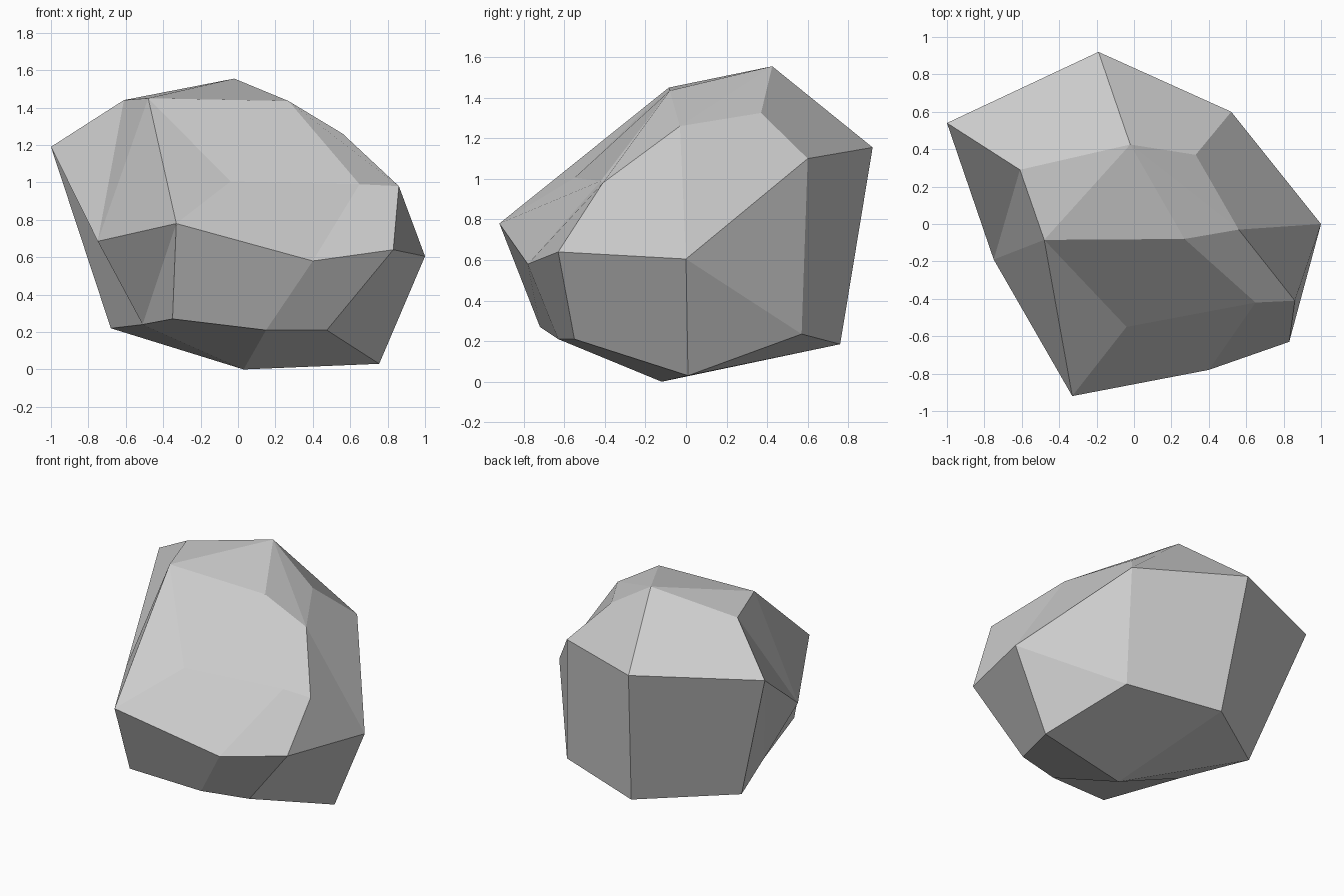
import bpy
import bmesh

# Remove the default cube only
default_cube = bpy.data.objects.get("Cube")
if default_cube:
    bpy.data.objects.remove(default_cube, do_unlink=True)


def make_material(name, colour):
    material = bpy.data.materials.new(name)
    material.use_nodes = True
    material.diffuse_color = colour
    shader = next(n for n in material.node_tree.nodes if n.type == "BSDF_PRINCIPLED")
    shader.inputs["Base Color"].default_value = colour
    shader.inputs["Roughness"].default_value = 1
    return material


def bridge_rings(bm, lower, upper):
    """Join two rings of equal length with a band of quads."""
    count = len(lower)
    for i in range(count):
        j = (i + 1) % count
        bm.faces.new((lower[i], lower[j], upper[j], upper[i]))


def cap_ring(bm, ring, centre, flip=False):
    """Close a ring with quads that each hold one corner (even index)."""
    for i in range(0, len(ring), 2):
        quad = [centre, ring[i - 1], ring[i], ring[i + 1]]
        bm.faces.new(quad[::-1] if flip else quad)


# Rings run anticlockwise from the back corner on the -x side,
# alternating corner and edge points
crown_ring = [
    (-.61, .29, 1.44), (-.48, -.085, 1.45), (-.04, -.55, 1.005), (.65, -.42, .99),
    (.86, -.41, .98), (.56, -.03, 1.26), (.33, .37, 1.325), (-.02, .425, 1.555),
]
waist_ring = [
    (-1, .54, 1.19), (-.75, -.19, .685), (-.33, -.92, .78), (.4, -.78, .58),
    (.83, -.63, .64), (1, 0, .605), (.52, .6, 1.1), (-.19, .92, 1.155),
]
foot_ring = [
    (-.68, .345, .22), (-.51, -.15, .24), (-.35, -.72, .27), (.15, -.63, .21),
    (.475, -.55, .21), (.755, .01, .03), (.54, .57, .235), (-.1, .76, .185),
]
crown_centre = (.27, -.08, 1.435)
foot_centre = (.03, -.12, 0)

# Boulder: two bands of quads between the rings, closed by two caps
bm = bmesh.new()
foot, waist, crown = [
    [bm.verts.new(point) for point in ring]
    for ring in (foot_ring, waist_ring, crown_ring)
]
top = bm.verts.new(crown_centre)
base = bm.verts.new(foot_centre)
bridge_rings(bm, foot, waist)
bridge_rings(bm, waist, crown)
cap_ring(bm, crown, top)
cap_ring(bm, foot, base, flip=True)

# Creases: fold the bent facets along their diagonals
creases = [
    (crown[1], waist[2]), (crown[0], waist[1]), (crown[1], crown[7]),
    (crown[7], crown[5]), (waist[0], foot[1]), (waist[2], foot[1]),
    (waist[5], foot[6]), (foot[0], base),
]
for pair in creases:
    bmesh.ops.connect_verts(bm, verts=pair)
bmesh.ops.recalc_face_normals(bm, faces=bm.faces)

mesh = bpy.data.meshes.new("boulder")
bm.to_mesh(mesh)
bm.free()

# Flat facets in a single stone grey
mesh.materials.append(make_material("stone_grey", (.6, .6, .6, 1)))
boulder = bpy.data.objects.new("boulder", mesh)
bpy.context.collection.objects.link(boulder)
